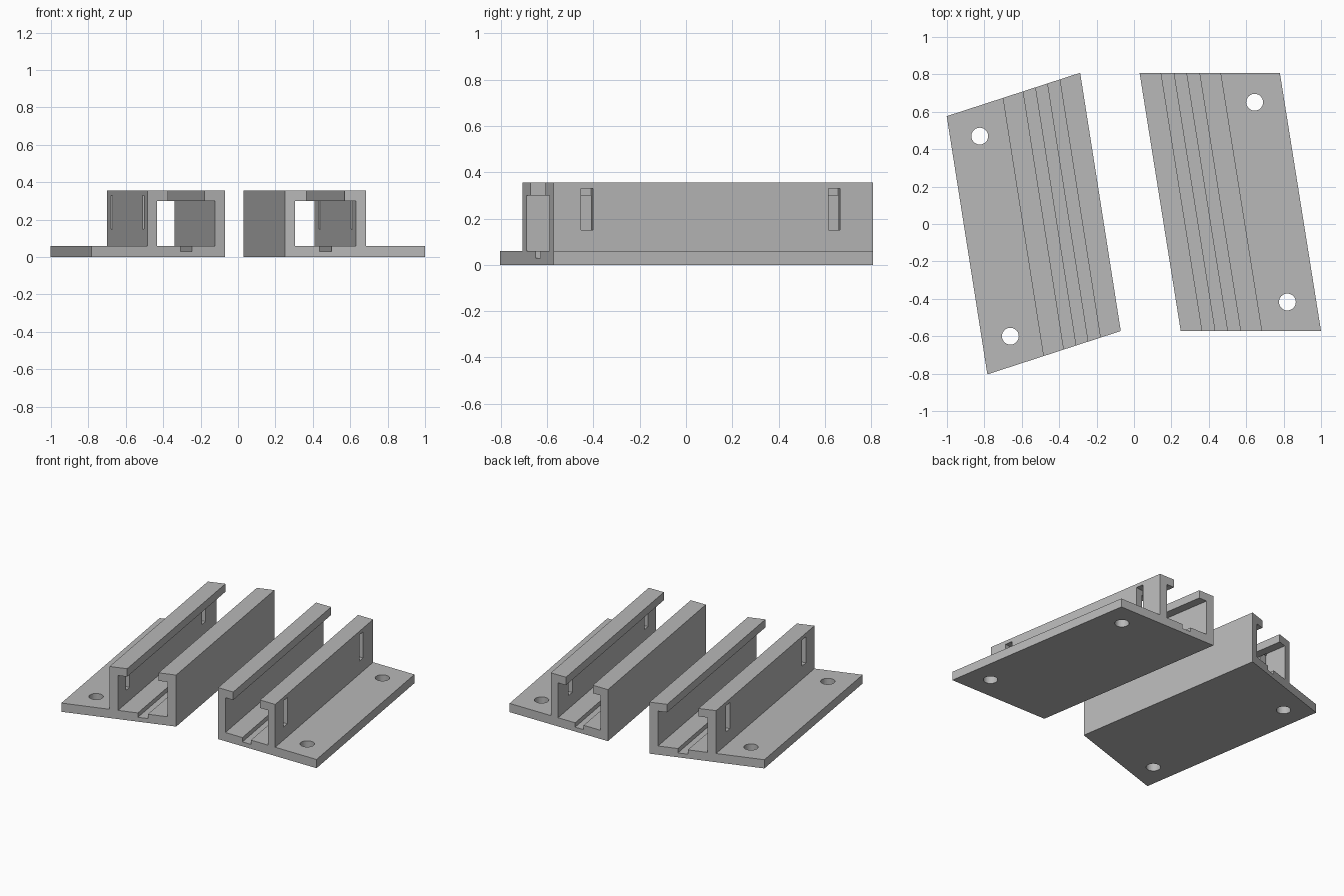
import bpy, bmesh
from math import radians
from mathutils import Matrix, Vector

cube = bpy.data.objects.get("Cube")
if cube:
    bpy.data.objects.remove(cube, do_unlink=True)

grey = bpy.data.materials.new("plain grey")
grey.use_nodes = True
colour = (0.48, 0.48, 0.48, 1)
grey.diffuse_color = colour
grey.node_tree.nodes["Principled BSDF"].inputs["Base Color"].default_value = colour

FRONT, BACK, SKEW = -0.573, 0.807, -0.22
ANGLE = radians(9)


def add_object(name, bm):
    bmesh.ops.recalc_face_normals(bm, faces=bm.faces)
    mesh = bpy.data.meshes.new(name)
    bm.to_mesh(mesh)
    bm.free()
    mesh.materials.append(grey)
    obj = bpy.data.objects.new(name, mesh)
    bpy.context.collection.objects.link(obj)
    return obj


def cut(obj, cutter):
    mod = obj.modifiers.new("cut", "BOOLEAN")
    mod.operation = "DIFFERENCE"
    mod.solver = "EXACT"
    mod.object = cutter
    graph = bpy.context.evaluated_depsgraph_get()
    mesh = bpy.data.meshes.new_from_object(obj.evaluated_get(graph))
    obj.modifiers.clear()
    obj.data = mesh
    bpy.data.objects.remove(cutter, do_unlink=True)


# Channel section with overhanging lips, floor groove and side flange
profile = [(0.25, 0), (1, 0), (1, 0.06), (0.685, 0.06), (0.685, 0.355),
           (0.57, 0.355), (0.57, 0.3), (0.63, 0.3), (0.63, 0.06),
           (0.5, 0.06), (0.5, 0.03), (0.435, 0.03), (0.435, 0.06),
           (0.305, 0.06), (0.305, 0.3), (0.365, 0.3), (0.365, 0.355), (0.25, 0.355)]
bm = bmesh.new()
face = bm.faces.new([bm.verts.new((x, FRONT, z)) for x, z in profile])
ext = bmesh.ops.extrude_face_region(bm, geom=[face], use_keep_orig=True)
bmesh.ops.translate(bm, vec=(SKEW, BACK - FRONT, 0),
                    verts=[v for v in ext["geom"] if isinstance(v, bmesh.types.BMVert)])
rail = add_object("left_rail", bm)

# Screw holes through the flange
for x, y in [(0.645, 0.651), (0.82, -0.417)]:
    bm = bmesh.new()
    bmesh.ops.create_cone(bm, cap_ends=True, segments=32, radius1=0.045, radius2=0.045,
                          depth=0.3, matrix=Matrix.Translation((x, y, 0.03)))
    cut(rail, add_object("hole_cutter", bm))

# Tall narrow slots through the flange-side wall, square to the rail
for y in (-0.432, 0.636):
    wall_x = 0.63 + SKEW * (y - FRONT) / (BACK - FRONT)
    place = Matrix.Translation((wall_x, y - 0.004, 0.24)) @ Matrix.Rotation(ANGLE, 4, "Z")
    bm = bmesh.new()
    bmesh.ops.create_cube(bm, size=1, matrix=place @ Matrix.Translation((0.049, 0, 0))
                          @ Matrix.Diagonal((0.1, 0.052, 0.18, 1)))
    cut(rail, add_object("slot_cutter", bm))

# Opposite rail: mirrored and turned so both channels run parallel
bm = bmesh.new()
bm.from_mesh(rail.data)
turn = Matrix.Translation((-0.01, 0.05, 0)) @ Matrix.Rotation(2 * ANGLE, 4, "Z")
bm.transform(turn @ Matrix.Diagonal((-1, 1, 1, 1)))
bmesh.ops.reverse_faces(bm, faces=bm.faces)
add_object("right_rail", bm)
